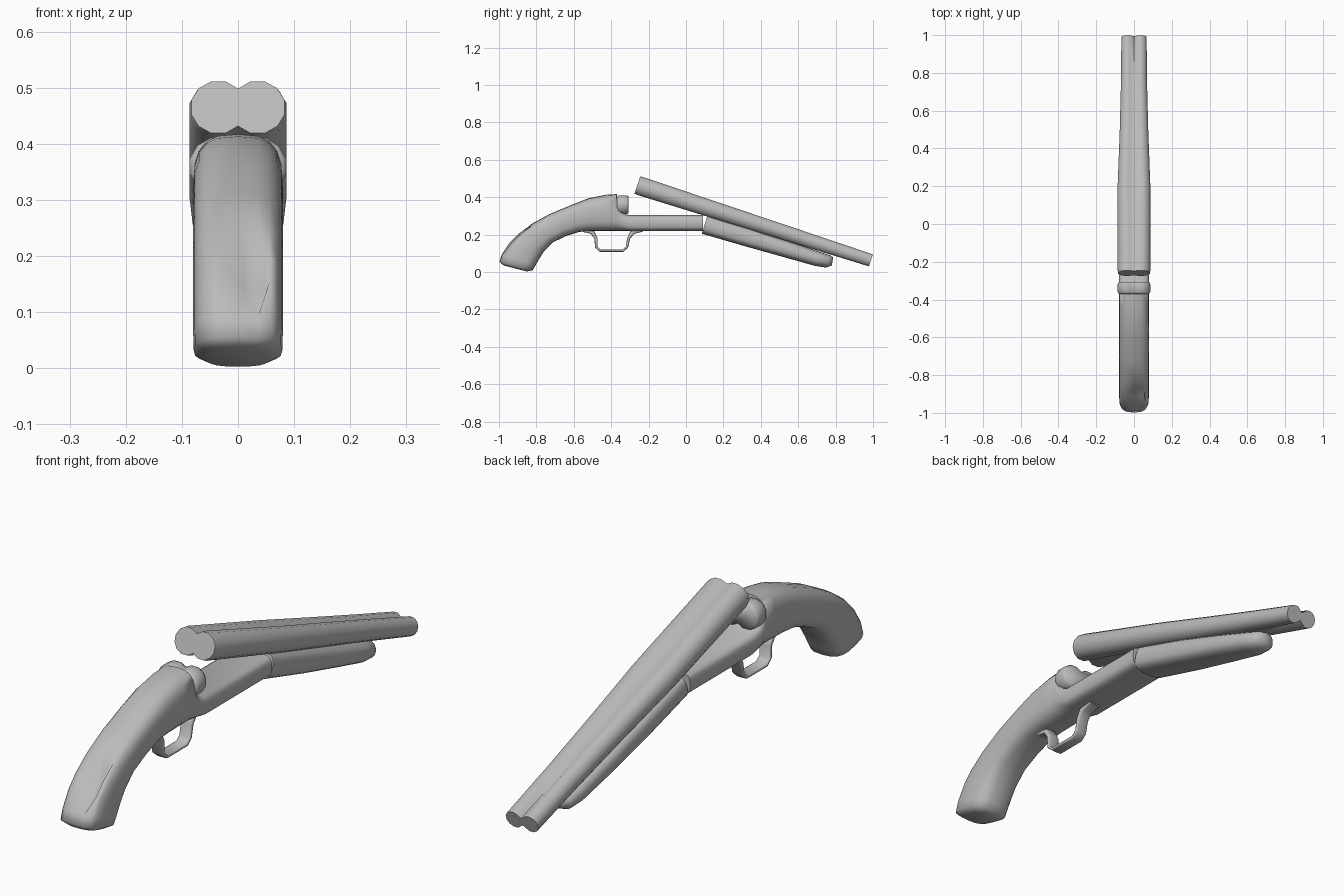
import bpy, bmesh, math
from mathutils import Vector

cube = bpy.data.objects.get("Cube")
if cube:
    bpy.data.objects.remove(cube)

grey = bpy.data.materials.new("plain grey")
grey.use_nodes = True
colour = (0.5, 0.5, 0.5, 1)
grey.diffuse_color = colour
grey.node_tree.nodes["Principled BSDF"].inputs["Base Color"].default_value = colour


def loft(name, rings, angle):
    """Skin a list of equal-length rings and cap both ends."""
    bm = bmesh.new()
    rows = [[bm.verts.new(p) for p in ring] for ring in rings]
    n = len(rows[0])
    for a, b in zip(rows, rows[1:]):
        for i in range(n):
            j = (i + 1) % n
            bm.faces.new((a[i], a[j], b[j], b[i]))
    bm.faces.new(rows[0])
    bm.faces.new(rows[-1])
    bmesh.ops.recalc_face_normals(bm, faces=bm.faces)
    mesh = bpy.data.meshes.new(name)
    bm.to_mesh(mesh)
    bm.free()
    mesh.materials.append(grey)
    obj = bpy.data.objects.new(name, mesh)
    bpy.context.collection.objects.link(obj)
    bpy.ops.object.select_all(action='DESELECT')
    obj.select_set(True)
    bpy.context.view_layer.objects.active = obj
    bpy.ops.object.shade_smooth_by_angle(angle=math.radians(angle))
    return obj


def rounded(top, bottom, half_width, power=3.0, n=20):
    """Rounded section spanning two (y, z) points."""
    top, bottom = Vector((0, *top)), Vector((0, *bottom))
    mid, arm = (top + bottom) / 2, (top - bottom) / 2
    ring = []
    for i in range(n):
        a = math.tau * i / n
        c, s = math.cos(a), math.sin(a)
        x = math.copysign(abs(c) ** (2 / power), c)
        v = math.copysign(abs(s) ** (2 / power), s)
        ring.append(mid + arm * v + Vector((x * half_width, 0, 0)))
    return ring


def twin(centre, up, spread, radius, valley):
    """Section of two tubes side by side with a shallow groove between."""
    half = [(spread + radius * math.cos(math.radians(a)),
             radius * math.sin(math.radians(a))) for a in range(-105, 106, 30)]
    pts = half + [(0, valley * radius)]
    pts += [(-x, v) for x, v in reversed(half)] + [(0, -valley * radius)]
    return [centre + Vector((x, 0, 0)) + up * v for x, v in pts]


# Stock and receiver: upper edge, lower edge, half width
stock = loft("stock_and_receiver", [rounded(*s) for s in [
    ((-.975, .035), (-.85, .003), .055),
    ((-.998, .055), (-.82, .01), .079),
    ((-.985, .095), (-.805, .035), .08),
    ((-.945, .16), (-.785, .07), .08),
    ((-.90, .205), (-.76, .11), .08),
    ((-.83, .255), (-.71, .16), .08),
    ((-.73, .31), (-.64, .193), .08),
    ((-.61, .36), (-.57, .215), .08),
    ((-.52, .395), (-.5, .22), .08),
    ((-.43, .413), (-.43, .22), .08),
    ((-.37, .417), (-.38, .22), .08),
    ((-.365, .36), (-.35, .22), .08),
    ((-.345, .325), (-.33, .22), .08),
    ((-.31, .305), (-.3, .22), .08, 4),
    ((.09, .305), (.09, .22), .08, 4),
]], 70)

# Uneven dent on the back of the grip
dent = Vector((.01, -.92, .18))
for v in stock.data.vertices:
    if (v.co - dent).length < .05:
        v.co += Vector((.012, .03, -.02))

# Breech block behind the barrels
up = Vector((0, 0, 1))
loft("breech_block", [twin(Vector((0, y, .36)), up, .036, r, .7) for y, r in
                      ((-.37, .045), (-.36, .052), (-.318, .052), (-.308, .047))], 75)

# Tipped-down barrels: fraction along, tube spread, radius, groove height
rear, muzzle = Vector((0, -.26, .465)), Vector((0, .989, .0625))
along = (muzzle - rear).normalized()
across = Vector((0, -along.z, along.y))
loft("barrels", [twin(rear.lerp(muzzle, t), across, s, r, g) for t, s, r, g in (
    (0, .035, .050, .7), (.012, .036, .052, .7), (.37, .042, .046, .7),
    (.6, .035, .042, .6), (.8, .032, .0385, .5), (1, .033, .035, .45))], 75)

# Fore-end below the barrels
loft("fore_end", [rounded(*s) for s in [
    ((.115, .305), (.085, .205), .076, 3),
    ((.35, .232), (.32, .137), .075, 3),
    ((.55, .165), (.53, .078), .07, 2.6),
    ((.71, .11), (.69, .033), .06, 2.4),
    ((.77, .09), (.75, .024), .05, 2.2),
    ((.787, .08), (.78, .036), .03, 2),
]], 70)

# Trigger guard: inner and outer edges along its loop
loft("trigger_guard", [rounded(inner, outer, .024, 5, 12) for inner, outer in [
    ((-.55, .226), (-.55, .214)), ((-.49, .218), (-.51, .205)),
    ((-.472, .18), (-.49, .18)), ((-.474, .135), (-.486, .13)),
    ((-.455, .12), (-.46, .108)), ((-.34, .12), (-.335, .108)),
    ((-.322, .135), (-.31, .13)), ((-.315, .18), (-.298, .18)),
    ((-.298, .218), (-.275, .205)), ((-.23, .226), (-.23, .216)),
]], 60)
